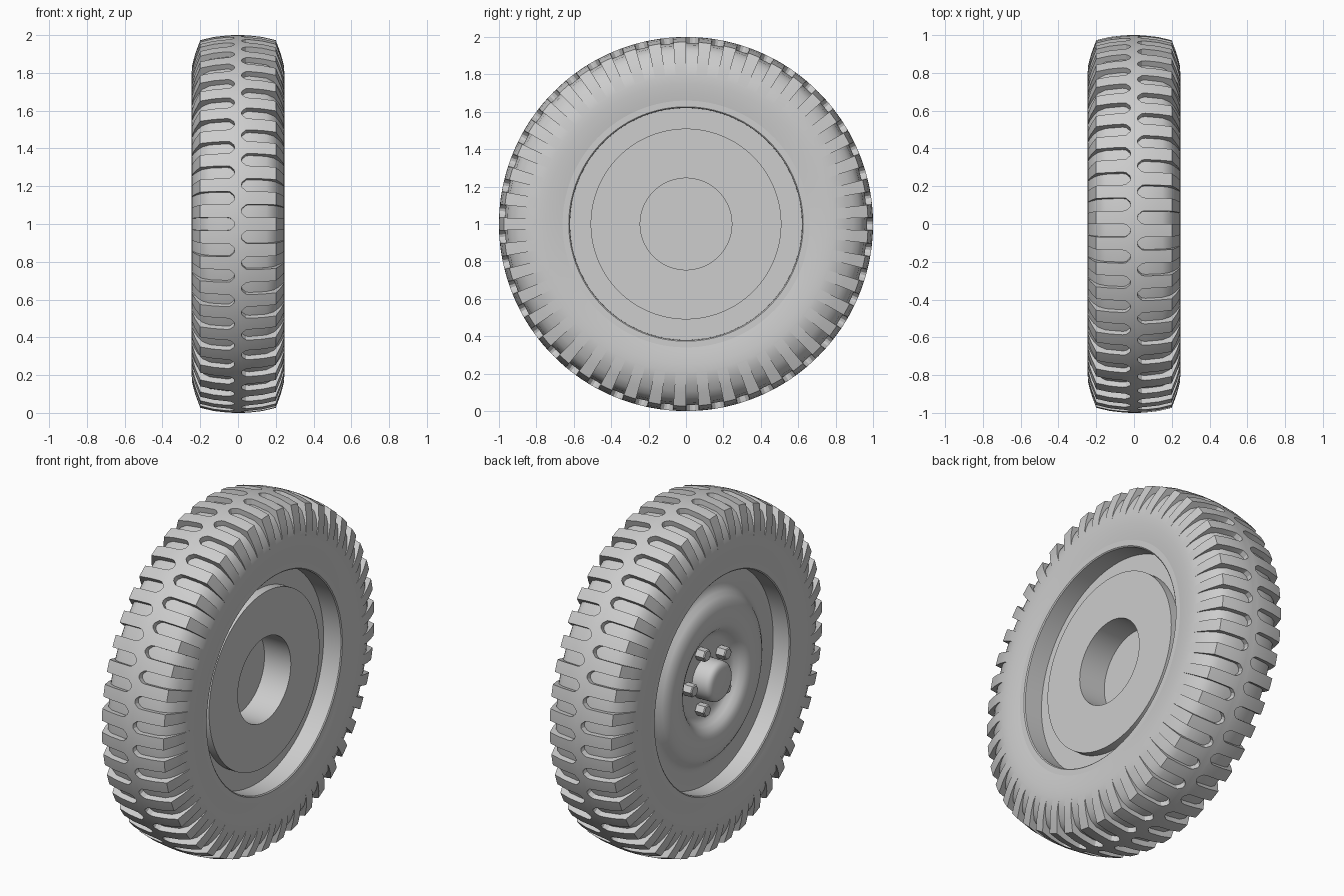
import bpy, bmesh, math

cube = bpy.data.objects.get("Cube")
if cube:
    bpy.data.objects.remove(cube, do_unlink=True)

grey = bpy.data.materials.new("plain_grey")
grey.use_nodes = True
grey.diffuse_color = (0.61, 0.61, 0.61, 1)
grey.node_tree.nodes["Principled BSDF"].inputs["Base Color"].default_value = (0.61, 0.61, 0.61, 1)

SEGMENTS = 90
PITCHES = 45          # tread blocks on each side
AXLE_Z = 1.0


def finish(name, bm, angle):
    """Clean the mesh, make the object and shade it."""
    bmesh.ops.remove_doubles(bm, verts=bm.verts, dist=1e-5)
    bmesh.ops.recalc_face_normals(bm, faces=bm.faces)
    mesh = bpy.data.meshes.new(name)
    bm.to_mesh(mesh)
    bm.free()
    mesh.materials.append(grey)
    obj = bpy.data.objects.new(name, mesh)
    obj.location.z = AXLE_Z
    bpy.context.collection.objects.link(obj)
    bpy.ops.object.select_all(action='DESELECT')
    obj.select_set(True)
    bpy.context.view_layer.objects.active = obj
    bpy.ops.object.shade_smooth_by_angle(angle=math.radians(angle))
    return obj


def polar(x, r, a):
    return (x, r * math.cos(a), r * math.sin(a))


def lathe(name, profile, closed=False, angle=35, segments=SEGMENTS):
    """Turn a profile of (x, radius) points around the axle."""
    bm = bmesh.new()
    rings = [[bm.verts.new(polar(x, r, math.tau * i / segments)) for i in range(segments)]
             for x, r in profile]
    pairs = list(zip(rings, rings[1:]))
    if closed:
        pairs.append((rings[-1], rings[0]))
    for a, b in pairs:
        for i in range(segments):
            j = (i + 1) % segments
            bm.faces.new((a[i], a[j], b[j], b[i]))
    return finish(name, bm, angle)


# Tyre carcass: one half of the section, mirrored
half = [(0.2, 0.64), (0.236, 0.66), (0.242, 0.7), (0.246, 0.75), (0.2465, 0.79),
        (0.243, 0.82), (0.232, 0.855), (0.213, 0.895), (0.19, 0.93), (0.15, 0.955), (0.06, 0.968)]
lathe("tyre_carcass", half + [(-x, r) for x, r in reversed(half)], closed=True)

# Tread blocks: stations of (x, top radius, share of the pitch covered, root radius)
stations = [(0, 1.0, 1, 0.94), (0.018, 1.0, 1, 0.94), (0.022, 1.0, 0.8, 0.94),
            (0.042, 0.999, 0.54, 0.94), (0.06, 0.998, 0.5, 0.94), (0.13, 0.99, 0.5, 0.93),
            (0.2, 0.973, 0.5, 0.89), (0.227, 0.9, 0.5, 0.84), (0.243, 0.84, 0.5, 0.8),
            (0.246, 0.79, 0.5, 0.78)]
COLUMNS = 4


def tread(name, side, phase):
    bm = bmesh.new()
    pitch = math.tau / PITCHES
    for n in range(PITCHES):
        rows = []
        for x, top, share, root in stations:
            angles = [(n + phase + share * (c / COLUMNS - 0.5)) * pitch
                      for c in range(COLUMNS + 1)]
            inner_x = side * (x - 0.03 if x > 0.15 else x)
            points = [polar(inner_x, root, angles[0])]
            points += [polar(side * x, top, a) for a in angles]
            points.append(polar(inner_x, root, angles[-1]))
            rows.append([bm.verts.new(p) for p in points])
        for i, (a, b) in enumerate(zip(rows, rows[1:])):
            # the first strip is the unbroken centre rib, so it needs no walls
            columns = range(1, COLUMNS + 1) if i == 0 else range(COLUMNS + 2)
            for c in columns:
                bm.faces.new((a[c], a[c + 1], b[c + 1], b[c]))
        bm.faces.new(rows[-1])
    return finish(name, bm, 30)


tread("tread_left", 1, 0.5)
tread("tread_right", -1, 0)

# Rim and pressed disc, from the inner face round the lip to the outer face
lathe("rim_and_disc", [
    (0, 0), (0, 0.245), (0.12, 0.245), (0.12, 0.62), (0.231, 0.621),
    (0.236, 0.627), (0.236, 0.66), (0.2, 0.66),
    (-0.2, 0.66), (-0.236, 0.66), (-0.236, 0.627), (-0.231, 0.621), (-0.13, 0.62),
    (-0.13, 0.53), (-0.134, 0.505), (-0.148, 0.483), (-0.17, 0.462), (-0.187, 0.435),
    (-0.195, 0.395), (-0.196, 0.34), (-0.192, 0.31), (-0.18, 0.285), (-0.158, 0.265),
    (-0.136, 0.248), (-0.124, 0.225), (-0.12, 0.19), (-0.12, 0)])

# Brake drum on the inner side
lathe("brake_drum", [(0.1, 0.51), (0.17, 0.51), (0.17, 0.245), (0.1, 0.245)], closed=True)

# Hub cap
lathe("hub_cap", [(-0.1, 0.115), (-0.2, 0.114), (-0.215, 0.11), (-0.226, 0.1),
                  (-0.232, 0.085), (-0.234, 0.06), (-0.234, 0)], segments=48)

# Five wheel nuts
for k in range(5):
    a = math.tau * k / 5
    nut = lathe(f"wheel_nut_{k + 1}", [(-0.1, 0), (-0.1, 0.036), (-0.172, 0.036),
                                       (-0.177, 0.03), (-0.177, 0)], segments=6, angle=20)
    nut.location = (0, 0.17 * math.cos(a), AXLE_Z + 0.17 * math.sin(a))
